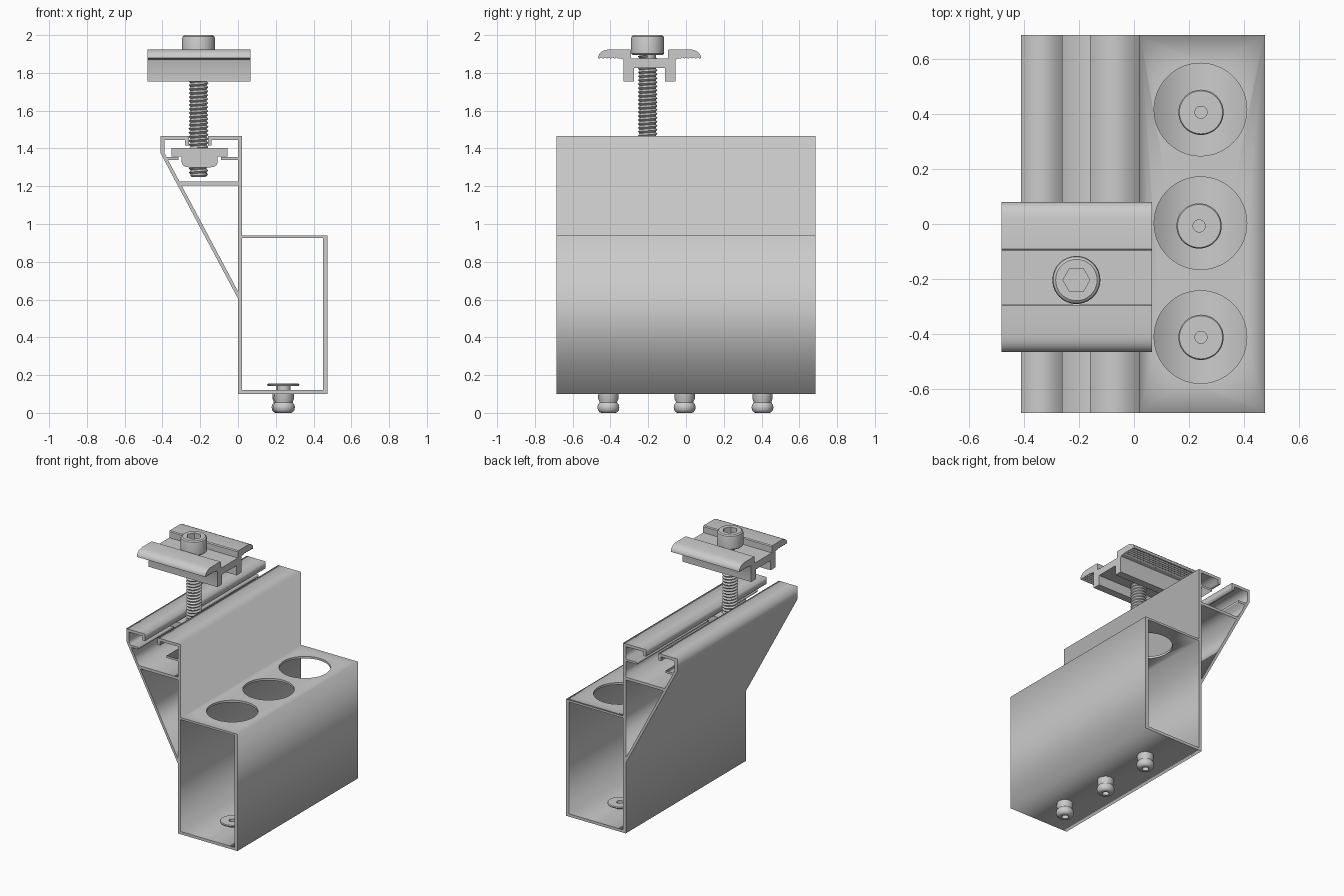
import bpy, bmesh
from math import pi, sin, cos, radians

if "Cube" in bpy.data.objects:
    bpy.data.objects.remove(bpy.data.objects["Cube"])

SCREW_X, SCREW_Y = -0.209, -0.203


def select_only(ob):
    bpy.ops.object.select_all(action='DESELECT')
    ob.select_set(True)
    bpy.context.view_layer.objects.active = ob


def smooth(ob, angle=35):
    select_only(ob)
    bpy.ops.object.shade_smooth_by_angle(angle=radians(angle))


def mesh_object(name, bm, loc=(0, 0, 0)):
    bmesh.ops.remove_doubles(bm, verts=bm.verts, dist=1e-5)
    bmesh.ops.recalc_face_normals(bm, faces=bm.faces)
    me = bpy.data.meshes.new(name)
    bm.to_mesh(me)
    bm.free()
    ob = bpy.data.objects.new(name, me)
    ob.location = loc
    bpy.context.collection.objects.link(ob)
    return ob


def extrusion(name, loops, length, loc, turn=0):
    """Upright 2D profile (with holes) extruded along y, or along x if turned."""
    cu = bpy.data.curves.new(name, 'CURVE')
    cu.dimensions, cu.fill_mode, cu.extrude = '2D', 'BOTH', length / 2
    for pts in loops:
        sp = cu.splines.new('POLY')
        sp.points.add(len(pts) - 1)
        for p, (u, v) in zip(sp.points, pts):
            p.co = (u, v, 0, 1)
        sp.use_cyclic_u = True
    ob = bpy.data.objects.new(name, cu)
    ob.location, ob.rotation_euler = loc, (pi / 2, 0, turn)
    bpy.context.collection.objects.link(ob)
    select_only(ob)
    bpy.ops.object.convert(target='MESH')
    ob = bpy.context.object
    bm = bmesh.new()
    bm.from_mesh(ob.data)
    bmesh.ops.remove_doubles(bm, verts=bm.verts, dist=1e-5)
    bmesh.ops.recalc_face_normals(bm, faces=bm.faces)
    bm.to_mesh(ob.data)
    bm.free()
    return ob


def lathe(name, profile, loc, steps=48, closed=False):
    bm = bmesh.new()
    vs = [bm.verts.new((r, 0, z)) for r, z in profile]
    es = [bm.edges.new(p) for p in zip(vs, vs[1:])]
    if closed:
        es.append(bm.edges.new((vs[-1], vs[0])))
    bmesh.ops.spin(bm, geom=vs + es, cent=(0, 0, 0), axis=(0, 0, 1),
                   angle=2 * pi, steps=steps)
    return mesh_object(name, bm, loc)


def cut(ob, cutter):
    mod = ob.modifiers.new("cut", 'BOOLEAN')
    mod.operation, mod.object = 'DIFFERENCE', cutter
    select_only(ob)
    bpy.ops.object.modifier_apply(modifier=mod.name)
    bpy.data.objects.remove(cutter)


# Rail bracket: box tube, tall web, slanted brace and slotted top channel
outline = [(0, .10), (.475, .10), (.475, .94), (.022, .94), (.022, 1.465),
           (-.16, 1.465), (-.16, 1.415), (-.14, 1.415), (-.14, 1.445), (0, 1.445),
           (0, 1.355), (-.09, 1.355), (-.09, 1.34), (0, 1.34), (0, 1.225),
           (-.31, 1.225), (-.371, 1.34), (-.315, 1.34), (-.315, 1.355),
           (-.379, 1.355), (-.39, 1.376), (-.39, 1.445), (-.28, 1.445),
           (-.28, 1.415), (-.26, 1.415), (-.26, 1.465), (-.41, 1.465),
           (-.41, 1.375), (0, .605)]
brace_cell = [(0, .643), (0, 1.205), (-.299, 1.205)]
box_cell = [(.022, .12), (.45, .12), (.45, .925), (.022, .925)]
bracket = extrusion("rail_bracket", [outline, brace_cell, box_cell], 1.37, (0, 0, 0))

# Access holes in the box top
for y in (-.41, .003, .415):
    cut(bracket, lathe("hole_cutter", [(0, .88), (.168, .88), (.168, 1), (0, 1)],
                       (.241, y, 0), 64))

# Rivets through the box floor
rivet = [(.022, .155), (.078, .155), (.082, .149), (.078, .142), (.036, .142),
         (.036, .119), (.053, .119), (.054, .075), (.047, .06), (.047, .054),
         (.055, .044), (.058, .03), (.055, .014), (.046, .003), (.038, 0), (.022, 0)]
for i, (x, y) in enumerate([(.243, -.411), (.236, -.007), (.243, .405)]):
    smooth(lathe(f"rivet_{i + 1}", rivet, (x, y, 0), closed=True))

# Clamp plate: half profile with serrated underside, mirrored
teeth = [(.165 + .01 * i, 1.875 + .007 * (i % 2)) for i in range(11)]
half = ([(.083, 1.825), (.083, 1.755), (.137, 1.755), (.137, 1.863), (.141, 1.871),
         (.149, 1.875)] + teeth +
        [(.272, 1.878), (.272, 1.886), (.266, 1.9), (.254, 1.912), (.238, 1.92),
         (.215, 1.925), (.103, 1.925), (.097, 1.919), (.097, 1.875)])
clamp = extrusion("clamp_plate", [half + [(-u, v) for u, v in reversed(half)]],
                  .546, (-.207, -.193, 0), pi / 2)
smooth(clamp, 30)

# Screw head with hex socket
here = (SCREW_X, SCREW_Y, 0)
head = lathe("screw_head", [(0, 1.895), (.08, 1.895), (.087, 1.902), (.087, 1.983),
                            (.084, 1.993), (.075, 2), (0, 2)], here)
cut(head, lathe("socket_cutter", [(0, 1.945), (.049, 1.945), (.049, 2.05), (0, 2.05)],
                here, 6))
smooth(head)

# Screw core and helical thread
smooth(lathe("screw_core", [(0, 1.25), (.038, 1.25), (.043, 1.256), (.043, 1.9),
                            (0, 1.9)], here))
pitch, seg, turns = .021, 32, 30
bm = bmesh.new()
root, crest = [], []
for k in range(seg * turns + 1):
    a, z = 2 * pi * k / seg, 1.252 + pitch * k / seg
    root.append(bm.verts.new((.042 * cos(a), .042 * sin(a), z)))
    crest.append(bm.verts.new((.052 * cos(a), .052 * sin(a), z + pitch / 2)))
for k in range(seg * turns):
    bm.faces.new((root[k], root[k + 1], crest[k + 1], crest[k]))
    if k + 1 + seg < len(root):
        bm.faces.new((crest[k], crest[k + 1], root[k + 1 + seg], root[k + seg]))
smooth(mesh_object("screw_thread", bm, here))

# Channel nut riding on the inner flanges
nut_half = [(.095, 1.358), (.095, 1.325), (.088, 1.31), (.074, 1.302), (.055, 1.3)]
nut = ([(-.148, 1.358), (-.148, 1.402), (.148, 1.402), (.148, 1.358)] + nut_half +
       [(-u, v) for u, v in reversed(nut_half)])
smooth(extrusion("channel_nut", [nut], .2, (-.203, SCREW_Y, 0)), 30)
